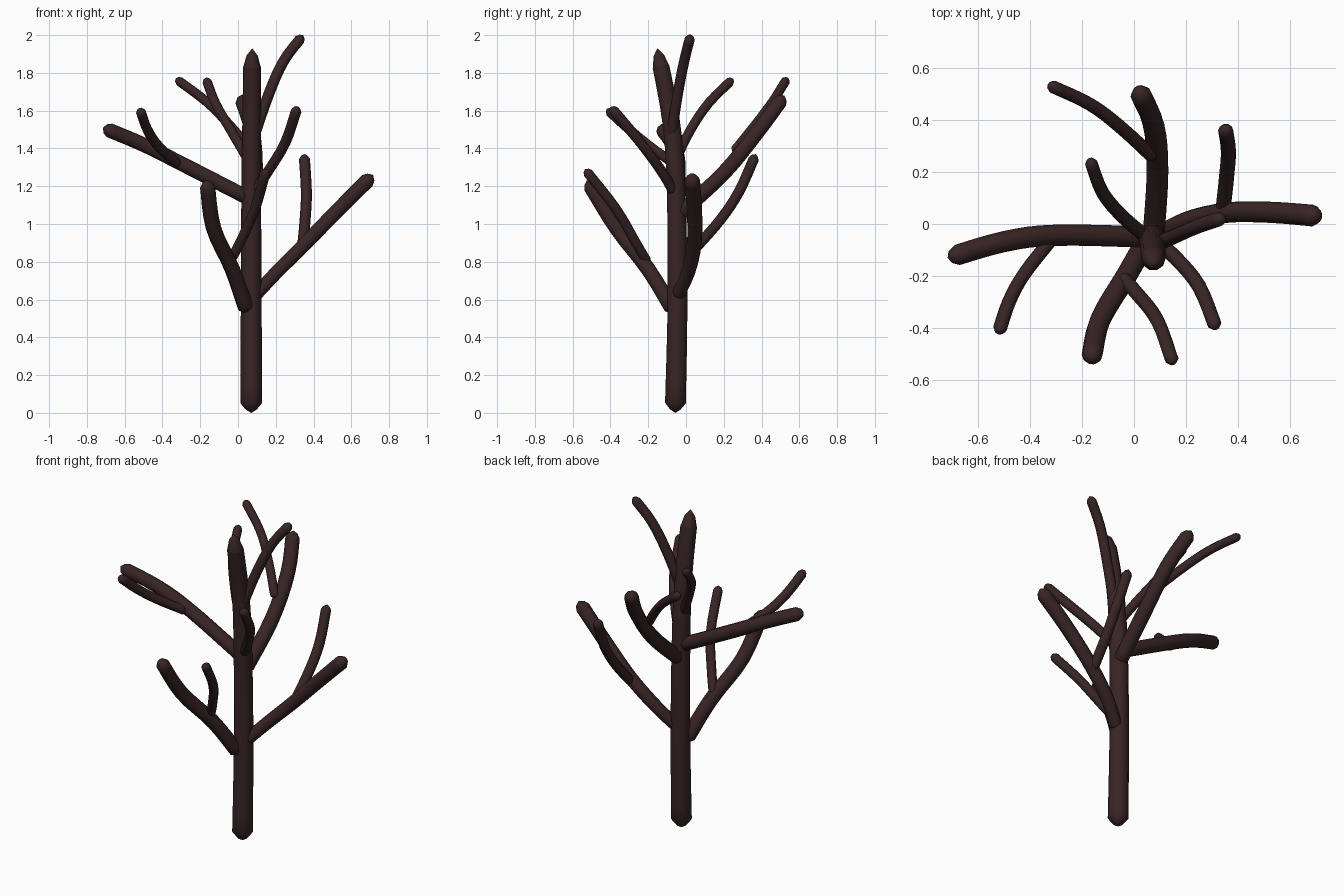
import bpy, bmesh, math
from mathutils import Vector

if "Cube" in bpy.data.objects:
    bpy.data.objects.remove(bpy.data.objects["Cube"])

bark = bpy.data.materials.new("dark_brown_bark")
bark.diffuse_color = (0.040, 0.018, 0.018, 1)
bark.use_nodes = True
bark.node_tree.nodes["Principled BSDF"].inputs["Base Color"].default_value = bark.diffuse_color
SIDES = 10


def spline(points, steps=4):
    """Catmull-Rom samples through the control points."""
    p = [Vector(q) for q in points]
    p = [2 * p[0] - p[1]] + p + [2 * p[-1] - p[-2]]
    out = []
    for a, b, c, d in zip(p, p[1:], p[2:], p[3:]):
        for i in range(steps):
            t = i / steps
            out.append(0.5 * (2 * b + (c - a) * t + (2 * a - 5 * b + 4 * c - d) * t * t
                              + (3 * b - a - 3 * c + d) * t ** 3))
    return out + [p[-2]]


def limb(name, points, r0, r1, tip=0.8):
    """Tapered tube with blunt pointed ends; tip is the end cone length in radii."""
    path = spline(points)
    d0 = (path[1] - path[0]).normalized()
    d1 = (path[-1] - path[-2]).normalized()
    start, end = path[0], path[-1]
    n = len(path) - 1
    rings = [(path[i], r0 + (r1 - r0) * i / n) for i in range(1, n)]
    rings = [(start + d0 * r0 * 0.3, r0 * 0.5), (start + d0 * r0 * 0.9, r0)] + rings
    rings += [(end - d1 * r1 * tip * 1.3, r1), (end - d1 * r1 * tip * 0.5, r1 * 0.65)]
    bm = bmesh.new()
    loops = []
    side = Vector((1, 0, 0)) if abs(d0.x) < 0.8 else Vector((0, 1, 0))
    for i, (c, r) in enumerate(rings):
        t = (rings[min(i + 1, len(rings) - 1)][0] - rings[max(i - 1, 0)][0]).normalized()
        side = (side - t * side.dot(t)).normalized()
        up = t.cross(side)
        loops.append([bm.verts.new(c + r * (side * math.cos(a) + up * math.sin(a)))
                      for a in (2 * math.pi * k / SIDES for k in range(SIDES))])
    base, apex = bm.verts.new(start), bm.verts.new(end)
    for k in range(SIDES):
        j = (k + 1) % SIDES
        for lo, hi in zip(loops, loops[1:]):
            bm.faces.new((lo[k], lo[j], hi[j], hi[k]))
        bm.faces.new((base, loops[0][j], loops[0][k]))
        bm.faces.new((loops[-1][k], loops[-1][j], apex))
    bmesh.ops.recalc_face_normals(bm, faces=bm.faces)
    me = bpy.data.meshes.new(name)
    bm.to_mesh(me)
    bm.free()
    me.materials.append(bark)
    ob = bpy.data.objects.new(name, me)
    bpy.context.collection.objects.link(ob)
    bpy.context.view_layer.objects.active = ob
    ob.select_set(True)
    bpy.ops.object.shade_smooth_by_angle(angle=math.radians(40))
    ob.select_set(False)


# Trunk
limb("trunk", [(.07, -.057, 0), (.07, -.045, .6), (.07, -.053, 1.2),
               (.072, -.08, 1.55), (.075, -.152, 1.93)], .058, .046, 1.7)

# Lower front branch and its twig
limb("front_branch", [(.05, -.06, .53), (-.03, -.2, .76), (-.13, -.37, .98), (-.165, -.525, 1.23)], .042, .040)
limb("front_twig", [(-.05, -.2, .79), (.01, -.265, .9), (.09, -.37, 1.08), (.15, -.535, 1.29)], .027, .027)

# Lower right branch and its twig
limb("right_branch", [(.08, -.05, .61), (.2, .01, .74), (.35, .043, .89), (.52, .045, 1.065), (.715, .03, 1.26)], .036, .042)
limb("right_twig", [(.34, .04, .86), (.355, .18, 1.02), (.362, .28, 1.17), (.35, .37, 1.37)], .029, .029)

# Left branch and its twig
limb("left_branch", [(.07, -.05, 1.13), (-.3, -.043, 1.32), (-.5, -.068, 1.42), (-.715, -.13, 1.51)], .041, .040)
limb("left_twig", [(-.31, -.05, 1.31), (-.42, -.19, 1.41), (-.48, -.3, 1.5), (-.52, -.42, 1.61)], .027, .027)

# Back branch and its twig
limb("back_branch", [(.075, -.05, 1.04), (.09, .2, 1.27), (.075, .38, 1.49), (.015, .52, 1.68)], .042, .041)
limb("back_twig", [(.08, .25, 1.38), (-.05, .37, 1.53), (-.17, .46, 1.65), (-.33, .535, 1.77)], .026, .025)

# Upper branches
limb("upper_back_branch", [(.06, -.06, 1.33), (-.04, .025, 1.5), (-.12, .12, 1.64), (-.17, .25, 1.77)], .027, .025)
limb("upper_front_branch", [(.08, -.06, 1.16), (.16, -.13, 1.28), (.25, -.24, 1.43), (.315, -.4, 1.62)], .028, .028)
limb("top_branch", [(.08, -.08, 1.45), (.16, -.045, 1.68), (.24, -.01, 1.86), (.345, .025, 2.0)], .029, .028)
